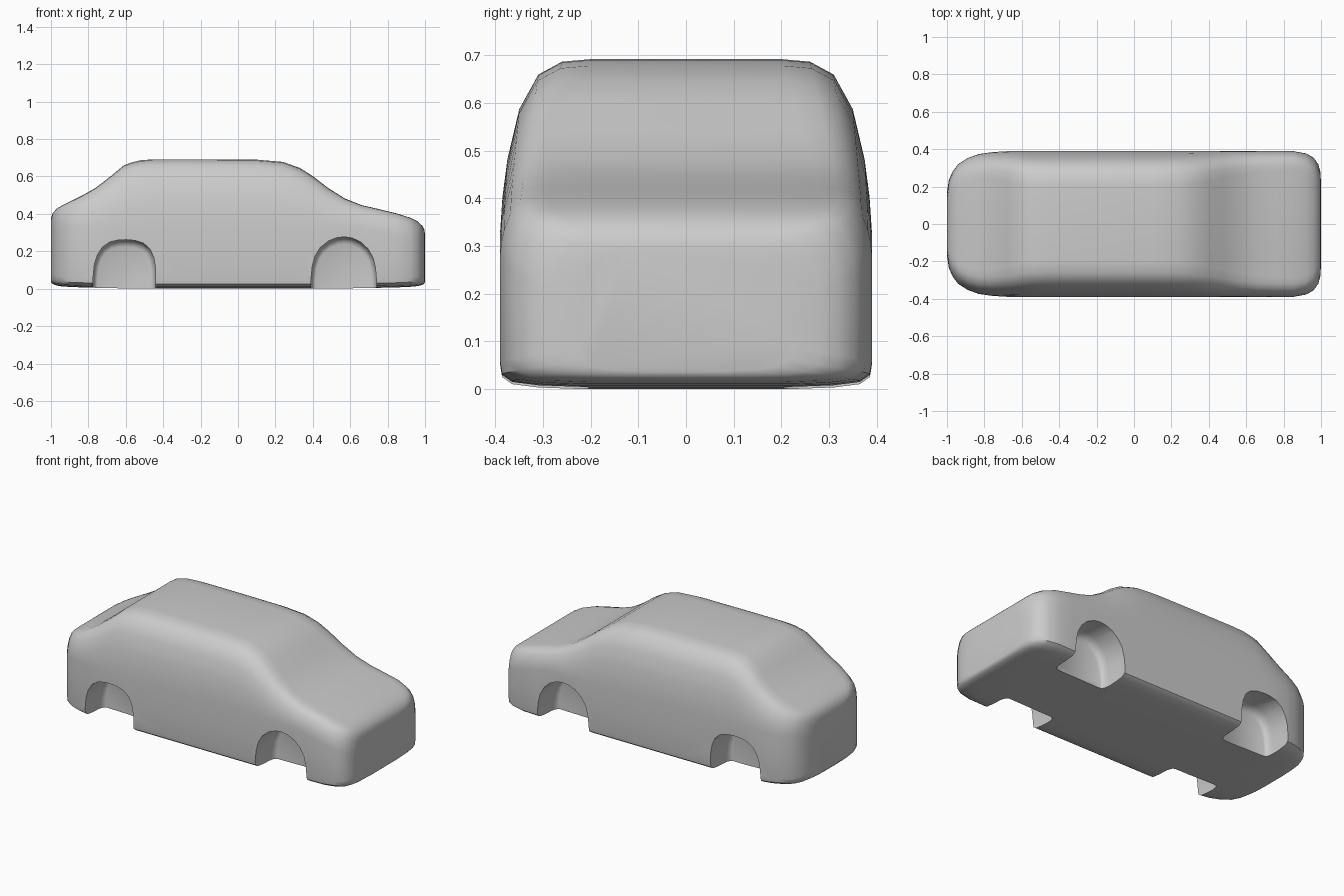
import bpy, bmesh
from mathutils import Vector

if "Cube" in bpy.data.objects:
    bpy.data.objects.remove(bpy.data.objects["Cube"])

# Body stations: x, top height, half width, underside height
STATIONS = [
    (-1.0, .375, .17, .035), (-.99, .405, .235, .025), (-.97, .428, .28, .017),
    (-.94, .445, .32, .012), (-.89, .47, .352, .009), (-.83, .5, .374, .007),
    (-.76, .54, .384, .005), (-.68, .602, .389, .003), (-.61, .66, .39, .002),
    (-.57, .675, .39, 0), (-.52, .687, .39, 0), (-.45, .692, .39, 0),
    (-.2, .692, .39, 0), (.1, .69, .39, 0), (.24, .678, .39, 0),
    (.33, .646, .39, 0), (.40, .602, .39, 0), (.48, .54, .39, 0),
    (.57, .483, .39, .002), (.66, .447, .39, .003), (.76, .424, .39, .005),
    (.85, .402, .39, .007), (.92, .38, .377, .010), (.96, .36, .355, .014),
    (.985, .337, .32, .02), (.996, .315, .28, .027), (1.0, .29, .22, .036)]

# Shoulder curve: fraction inward, fraction upward
SHOULDER = [(0, 0), (.025, .2), (.08, .42), (.21, .71), (.42, .91), (.68, .985), (1, 1)]


def section(x, top, w, base):
    """Closed cross-section with tapered shoulders and a soft sill."""
    start = min(.33, top - .12)
    inset = .10 + max(0, top - .4) * .31
    half = [(w - .16, base), (w - .08, base + .003), (w - .025, base + .01),
            (w - .004, base + .025), (w, base + .05), (w, .6 * start)]
    half += [(w - u * inset, start + v * (top - start)) for u, v in SHOULDER]
    return [Vector((x, y, z)) for y, z in half] + \
           [Vector((x, -y, z)) for y, z in reversed(half)]


def loft(name, rings):
    """Skin closed rings and cap both ends."""
    bm = bmesh.new()
    rows = [[bm.verts.new(p) for p in r] for r in rings]
    n = len(rows[0])
    for a, b in zip(rows, rows[1:]):
        for i in range(n):
            j = (i + 1) % n
            bm.faces.new((a[i], a[j], b[j], b[i]))
    bm.faces.new(rows[0])
    bm.faces.new(rows[-1])
    bmesh.ops.recalc_face_normals(bm, faces=bm.faces)
    mesh = bpy.data.meshes.new(name)
    bm.to_mesh(mesh)
    bm.free()
    obj = bpy.data.objects.new(name, mesh)
    bpy.context.collection.objects.link(obj)
    return obj


body = loft("car_body", [section(*s) for s in STATIONS])

# Wheel arch outlines in side view
FRONT_ARCH = [(.39, -.1), (.39, .05), (.397, .12), (.412, .175), (.44, .22), (.485, .256),
              (.53, .273), (.57, .277), (.61, .271), (.655, .25), (.695, .213),
              (.722, .165), (.735, .11), (.74, .05), (.74, -.1)]
REAR_ARCH = [(-.775, -.1), (-.775, .06), (-.768, .13), (-.752, .18), (-.725, .222),
             (-.685, .25), (-.64, .26), (-.6, .262), (-.55, .258), (-.505, .243),
             (-.47, .212), (-.45, .165), (-.441, .11), (-.44, .05), (-.44, -.1)]


def wheel_well(name, outline, side):
    """Cutter with a rounded inner edge and slightly flared rim."""
    cx = (outline[0][0] + outline[-1][0]) / 2
    layers = [(.205, .86), (.212, .93), (.23, .98), (.255, 1), (.5, 1)]
    rings = [[Vector((cx + (x - cx) * s, side * y, z * s if z > 0 else z))
              for x, z in outline] for y, s in layers]
    cutter = loft(name, rings)
    cutter.hide_render = True
    cutter.hide_set(True)
    cut = body.modifiers.new(name, 'BOOLEAN')
    cut.operation = 'DIFFERENCE'
    cut.solver = 'EXACT'
    cut.object = cutter
    return cutter


cutters = [wheel_well(f"{label}_well_cutter_{tag}", arch, side)
           for label, arch in (("front", FRONT_ARCH), ("rear", REAR_ARCH))
           for tag, side in (("left", 1), ("right", -1))]

# Bake the wheel wells and smooth the shell
bpy.context.view_layer.objects.active = body
body.select_set(True)
for m in list(body.modifiers):
    bpy.ops.object.modifier_apply(modifier=m.name)
for c in cutters:
    bpy.data.objects.remove(c)
bpy.ops.object.shade_smooth_by_angle(angle=0.7)
